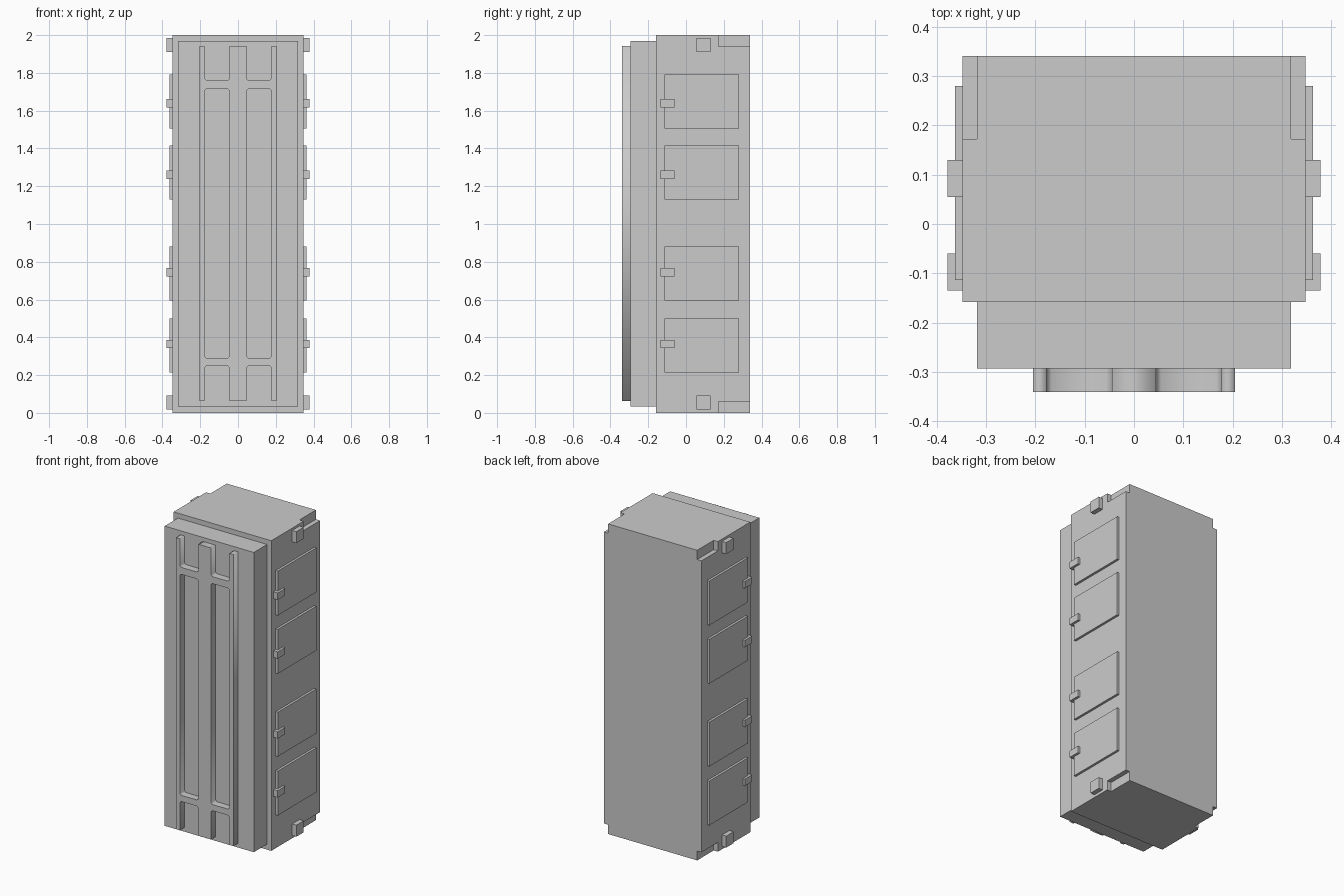
import bpy, bmesh

if "Cube" in bpy.data.objects:
    bpy.data.objects.remove(bpy.data.objects["Cube"])


def boxes(name, ranges):
    """One object made of boxes given as ((x0, x1), (y0, y1), (z0, z1))."""
    bm = bmesh.new()
    for r in ranges:
        verts = bmesh.ops.create_cube(bm, size=1)["verts"]
        for v in verts:
            for i, (lo, hi) in enumerate(r):
                v.co[i] = lo if v.co[i] < 0 else hi
    mesh = bpy.data.meshes.new(name)
    bm.to_mesh(mesh)
    bm.free()
    obj = bpy.data.objects.new(name, mesh)
    bpy.context.collection.objects.link(obj)
    return obj


def mirror(obj):
    obj.modifiers.new("mirror_x", 'MIRROR')


def make_active(obj):
    bpy.ops.object.select_all(action='DESELECT')
    obj.select_set(True)
    bpy.context.view_layer.objects.active = obj


# Main body with the four back corners notched at top and bottom
body = boxes("body", [((-0.348, 0.348), (-0.158, 0.34), (0, 2))])
notches = [(x, (0.172, 0.4), z)
           for x in ((-0.4, -0.318), (0.318, 0.4))
           for z in ((-0.1, 0.06), (1.94, 2.1))]
cutter = boxes("notch_cutter", notches)
cutter.hide_render = True
cut = body.modifiers.new("notches", 'BOOLEAN')
cut.operation = 'DIFFERENCE'
cut.solver = 'EXACT'
cut.object = cutter
make_active(body)
bpy.ops.object.modifier_apply(modifier=cut.name)
bpy.data.objects.remove(cutter)

# Raised front panel
boxes("front_panel", [((-0.318, 0.318), (-0.293, -0.158), (0.035, 1.968))])

# Front rib frame: flat outline with two long openings and open-ended slots
OUT, IN, MID, C = 0.205, 0.177, 0.045, 0.01
LOW, HIGH = 0.062, 1.942


def slot(x0, x1, z_end, z_bar):
    """Open slot with clipped inner corners, walked from x0 to x1."""
    s = C if x1 > x0 else -C
    t = C if z_end > z_bar else -C
    return [(x0, z_end), (x0, z_bar + t), (x0 + s, z_bar),
            (x1 - s, z_bar), (x1, z_bar + t), (x1, z_end)]


def opening(x0, x1, z0, z1):
    return [(x0 + C, z0), (x1 - C, z0), (x1, z0 + C), (x1, z1 - C),
            (x1 - C, z1), (x0 + C, z1), (x0, z1 - C), (x0, z0 + C)]


outline = ([(-OUT, LOW)] + slot(-IN, -MID, LOW, 0.25) + slot(MID, IN, LOW, 0.25)
           + [(OUT, LOW), (OUT, HIGH)]
           + slot(IN, MID, HIGH, 1.76) + slot(-MID, -IN, HIGH, 1.76)
           + [(-OUT, HIGH)])
curve = bpy.data.curves.new("front_ribs", 'CURVE')
curve.dimensions = '2D'
curve.fill_mode = 'BOTH'
curve.extrude = 0.024
for pts in (outline, opening(-IN, -MID, 0.29, 1.715), opening(MID, IN, 0.29, 1.715)):
    spline = curve.splines.new('POLY')
    spline.points.add(len(pts) - 1)
    for p, (x, z) in zip(spline.points, pts):
        p.co = (x, z, 0, 1)
    spline.use_cyclic_u = True
ribs = bpy.data.objects.new("front_ribs", curve)
ribs.rotation_euler.x = 1.5707963
ribs.location.y = -0.316
bpy.context.collection.objects.link(ribs)
make_active(ribs)
bpy.ops.object.convert(target='MESH')

# Side doors, latches and end studs, mirrored to the left side
door_heights = (0.358, 0.738, 1.272, 1.648)
latch_heights = (0.365, 0.745, 1.26, 1.64)
mirror(boxes("side_doors", [((0.34, 0.363), (-0.113, 0.28), (z - 0.143, z + 0.143))
                            for z in door_heights]))
mirror(boxes("door_latches", [((0.34, 0.378), (-0.135, -0.06), (z - 0.022, z + 0.022))
                              for z in latch_heights]))
mirror(boxes("end_studs", [((0.34, 0.378), (0.055, 0.13), (z - 0.037, z + 0.037))
                           for z in (0.055, 1.948)]))
